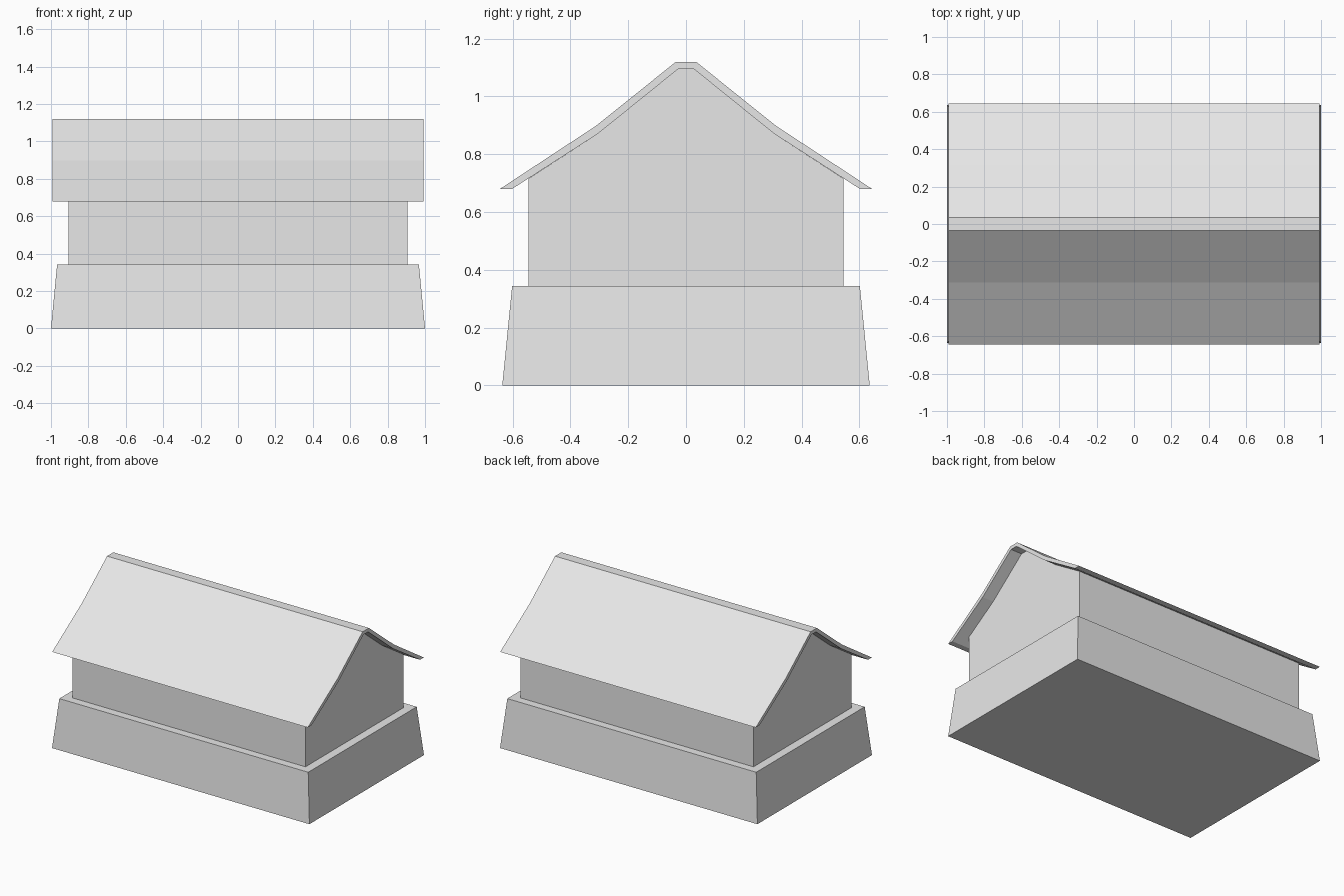
import bpy
import bmesh

cube = bpy.data.objects.get("Cube")
if cube:
    bpy.data.objects.remove(cube, do_unlink=True)

# Single plain grey for the whole building
grey = bpy.data.materials.new("light grey")
grey.use_nodes = True
colour = (0.8, 0.8, 0.8, 1.0)
grey.diffuse_color = colour
grey.node_tree.nodes["Principled BSDF"].inputs["Base Color"].default_value = colour


def add_part(name, bm):
    bmesh.ops.recalc_face_normals(bm, faces=bm.faces)
    mesh = bpy.data.meshes.new(name)
    bm.to_mesh(mesh)
    bm.free()
    mesh.materials.append(grey)
    obj = bpy.data.objects.new(name, mesh)
    bpy.context.collection.objects.link(obj)
    return obj


def extrude_profile(name, profile, half_length):
    """Extrude a closed (y, z) outline along x, centred on x = 0."""
    bm = bmesh.new()
    face = bm.faces.new([bm.verts.new((-half_length, y, z)) for y, z in profile])
    result = bmesh.ops.extrude_face_region(bm, geom=[face], use_keep_orig=True)
    moved = [v for v in result["geom"] if isinstance(v, bmesh.types.BMVert)]
    bmesh.ops.translate(bm, verts=moved, vec=(2 * half_length, 0, 0))
    return add_part(name, bm)


def mirrored(half):
    """Complete a right-hand half outline with its left-hand reflection."""
    return half + [(-y, z) for y, z in reversed(half)]


# Plinth with sloping sides
PLINTH_TOP = 0.343
bm = bmesh.new()
bmesh.ops.create_cube(bm, size=2)
for v in bm.verts:
    upper = v.co.z > 0
    v.co.x *= 0.967 if upper else 1.0
    v.co.y *= 0.602 if upper else 0.636
    v.co.z = PLINTH_TOP if upper else 0.0
add_part("plinth", bm)

# Walls with gable ends that meet the underside of the roof
underside = [(0.305, 0.871), (0.026, 1.096)]
extrude_profile("walls", mirrored([(0.545, PLINTH_TOP), (0.545, 0.716)] + underside), 0.906)

# Thin roof shell, bent part way down each slope, with a flat ridge
outer = mirrored([(0.644, 0.68), (0.312, 0.898), (0.035, 1.12)])
inner = mirrored([(0.602, 0.68)] + underside)
extrude_profile("roof", outer + inner[::-1], 0.993)
